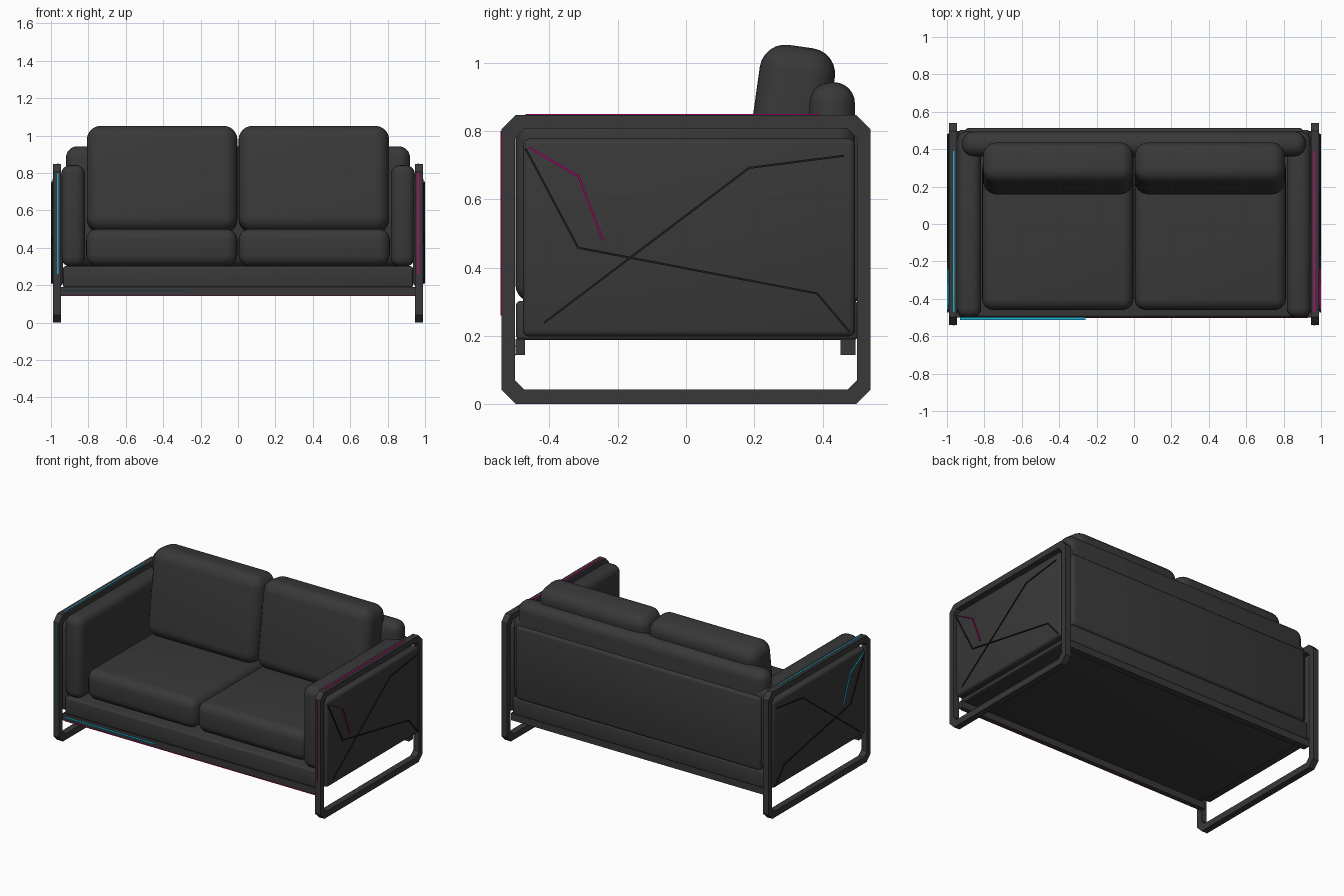
import bpy, bmesh, math
from mathutils import Matrix, Vector

if "Cube" in bpy.data.objects:
    bpy.data.objects.remove(bpy.data.objects["Cube"])


def mat(name, r, g, b):
    m = bpy.data.materials.new(name)
    m.diffuse_color = (r, g, b, 1)
    m.use_nodes = True
    m.node_tree.nodes["Principled BSDF"].inputs["Base Color"].default_value = m.diffuse_color
    return m


FABRIC = mat("charcoal", 0.04, 0.04, 0.04)
SEAM = mat("dark seam", 0.012, 0.012, 0.012)
CYAN = mat("cyan", 0.01, 0.42, 0.65)
PINK = mat("magenta", 0.6, 0.0, 0.2)


def finish(name, bm, material, smooth=True):
    bmesh.ops.recalc_face_normals(bm, faces=bm.faces)
    me = bpy.data.meshes.new(name)
    bm.to_mesh(me)
    bm.free()
    ob = bpy.data.objects.new(name, me)
    bpy.context.collection.objects.link(ob)
    me.materials.append(material)
    if smooth:
        bpy.ops.object.select_all(action='DESELECT')
        ob.select_set(True)
        bpy.context.view_layer.objects.active = ob
        bpy.ops.object.shade_smooth_by_angle(angle=math.radians(35))
    return ob


def box(name, x, y, z, material=FABRIC, bevel=0.0, seg=5, tilt=0.0, crown=0.0):
    """Box given by min/max pairs, with rounded edges, optional tilt about x."""
    bm = bmesh.new()
    bmesh.ops.create_cube(bm, size=1)
    size = Vector((x[1] - x[0], y[1] - y[0], z[1] - z[0]))
    mid = Vector((x[0] + x[1], y[0] + y[1], z[0] + z[1])) / 2
    bmesh.ops.scale(bm, vec=size, verts=bm.verts)
    if bevel:
        bmesh.ops.bevel(bm, geom=bm.edges[:], offset=bevel, segments=seg,
                        profile=0.5, affect='EDGES')
    bmesh.ops.transform(bm, matrix=Matrix.Translation(mid) @ Matrix.Rotation(tilt, 4, 'X'),
                        verts=bm.verts)
    return finish(name, bm, material, bool(bevel))


def octagon(y0, y1, z0, z1, c):
    return [(y0 + c, z0), (y1 - c, z0), (y1, z0 + c), (y1, z1 - c),
            (y1 - c, z1), (y0 + c, z1), (y0, z1 - c), (y0, z0 + c)]


def side_frame(name, xa, xb):
    # chamfered rectangular ring
    bm = bmesh.new()
    outer = octagon(-0.54, 0.54, 0, 0.847, 0.042)
    inner = octagon(-0.501, 0.501, 0.042, 0.807, 0.028)
    loops = [[bm.verts.new((x, y, z)) for y, z in pts]
             for pts, x in ((outer, xa), (outer, xb), (inner, xb), (inner, xa))]
    for k in range(4):
        a, b = loops[k], loops[(k + 1) % 4]
        for i in range(8):
            j = (i + 1) % 8
            bm.faces.new((a[i], a[j], b[j], b[i]))
    finish(name, bm, FABRIC, False)


def line(name, pts, x0, x1, w, material):
    # raised thin line following points in the side plane
    bm = bmesh.new()
    for (ya, za), (yb, zb) in zip(pts, pts[1:]):
        length = math.hypot(yb - ya, zb - za) + w
        m = (Matrix.Translation(((x0 + x1) / 2, (ya + yb) / 2, (za + zb) / 2))
             @ Matrix.Rotation(math.atan2(zb - za, yb - ya), 4, 'X')
             @ Matrix.Diagonal((abs(x1 - x0), length, w, 1)))
        bmesh.ops.create_cube(bm, size=1, matrix=m)
    finish(name, bm, material, False)


# parts that repeat on both sides
for s, side, glow in ((-1, "left", CYAN), (1, "right", PINK)):
    def sx(a, b):
        return tuple(sorted((s * a, s * b)))

    side_frame(side + "_frame", s * 0.946, s * 0.988)
    box(side + "_arm_cushion", sx(0.817, 0.946), (-0.5, 0.495), (0.3, 0.842), bevel=0.05)
    box(side + "_side_panel", sx(0.935, 0.993), (-0.478, 0.495), (0.198, 0.778), bevel=0.018, seg=3)
    box(side + "_seat_cushion", sx(0.003, 0.812), (-0.46, 0.36), (0.302, 0.502), bevel=0.06)
    box(side + "_back_cushion", sx(0.003, 0.808), (0.186, 0.408), (0.48, 1.05),
        bevel=0.075, seg=6, tilt=math.radians(-8))

    # decorative lines on the side panel
    line(side + "_long_seam", [(-0.468, 0.745), (-0.316, 0.458), (0.384, 0.324), (0.478, 0.213)],
         s * 0.991, s * 0.999, 0.006, SEAM)
    line(side + "_cross_seam", [(-0.413, 0.24), (0.185, 0.692), (0.46, 0.727)],
         s * 0.991, s * 0.998, 0.006, SEAM)
    line(side + "_glow_line", [(-0.457, 0.75), (-0.314, 0.666), (-0.244, 0.482)],
         s * 0.991, s * 1.0, 0.005, glow)

    # light strips on top and front of the frame
    box(side + "_top_strip", sx(0.96, 0.967), (-0.47, 0.39), (0.846, 0.85), glow)
    box(side + "_front_strip", sx(0.96, 0.967), (-0.544, -0.539), (0.26, 0.8), glow)

# base and rails
box("base", (-0.935, 0.935), (-0.498, 0.503), (0.187, 0.302), bevel=0.012, seg=3)
box("front_rail", (-0.947, 0.947), (-0.5, -0.472), (0.143, 0.19))
box("back_rail", (-0.947, 0.947), (0.453, 0.497), (0.143, 0.19))
box("rail_strip_cyan", (-0.93, -0.26), (-0.514, -0.499), (0.168, 0.172), CYAN)
box("rail_strip_magenta", (-0.93, 0.93), (-0.503, -0.499), (0.142, 0.146), PINK)

# backrest
box("backrest", (-0.92, 0.92), (0.362, 0.495), (0.3, 0.943), bevel=0.062, seg=6)
box("back_panel", (-0.905, 0.905), (0.46, 0.513), (0.3, 0.79), bevel=0.02, seg=3)
